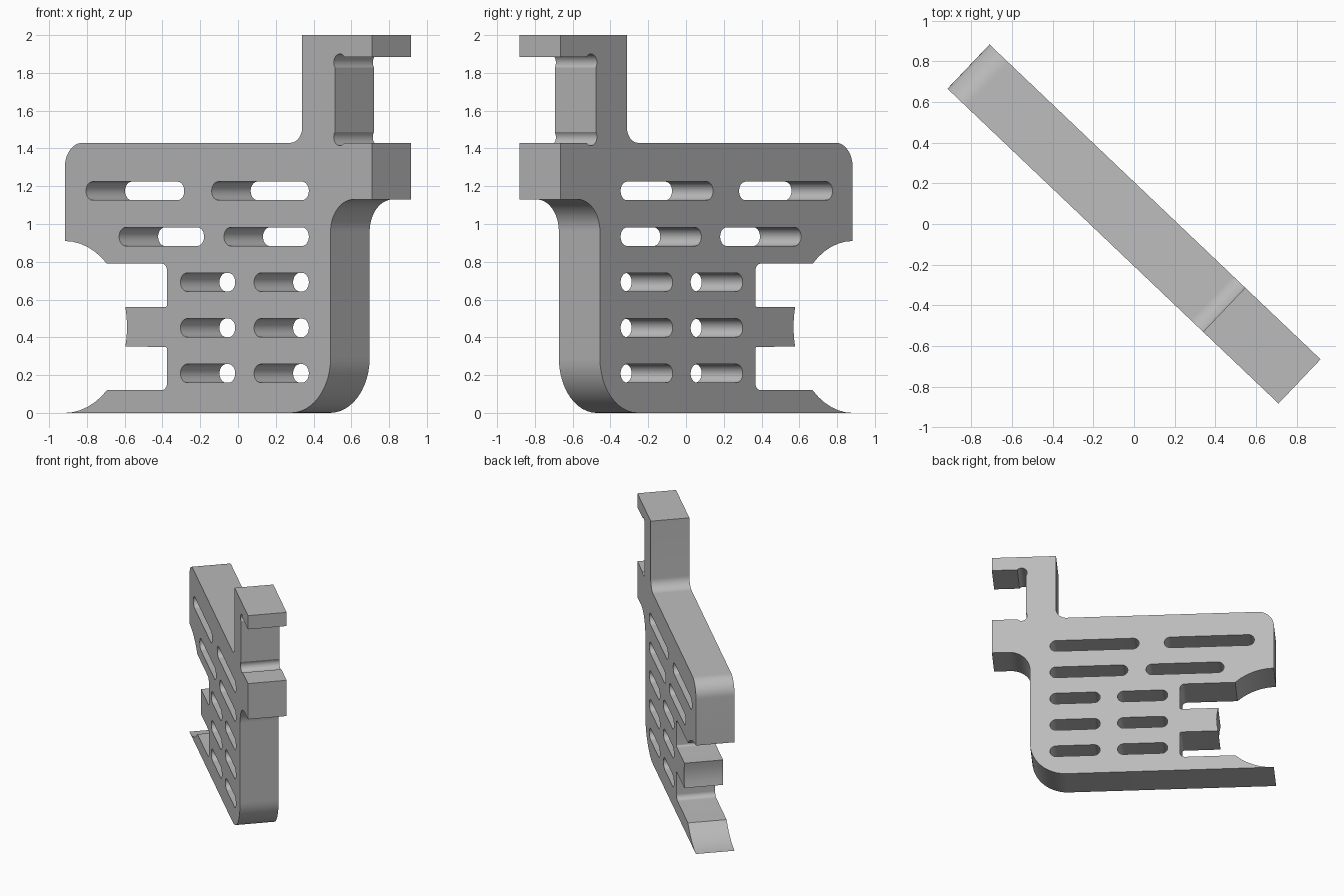
import bpy
import bmesh
from math import sin, cos, radians
from mathutils import Matrix

cube = bpy.data.objects.get("Cube")
if cube:
    bpy.data.objects.remove(cube, do_unlink=True)

THICK = 0.30
LEFT, RIGHT = -1.123, 1.123   # ends of the plate along its length
TURN = -43.56                 # plate stands turned about the vertical


def arc(x, z, r, start, end):
    steps = max(3, round(abs(end - start) / 7.5))
    angles = [radians(start + (end - start) * i / steps) for i in range(steps + 1)]
    return [(x + r * cos(a), z + r * sin(a)) for a in angles]


def slot(x0, x1, z, r=0.049):
    return arc(x1 - r, z, r, -90, 90) + arc(x0 + r, z, r, 90, 270)


def round_bay(start, end):
    return arc(LEFT, 0.455, 0.455, start, end)


# Outline, anticlockwise from the bottom left
outline = (
    arc(0.529, 0.29, 0.29, -90, 0)              # rounded bottom corner
    + arc(0.989, 0.96, 0.17, 180, 90)           # fillet under the lower jaw
    + [(RIGHT, 1.13), (RIGHT, 1.43)]
    + arc(0.887, 1.46, 0.045, -42, -215)        # notch relief, lower
    + arc(0.887, 1.855, 0.045, 215, 42)         # notch relief, upper
    + [(RIGHT, 1.885), (RIGHT, 2), (0.612, 2)]
    + arc(0.527, 1.515, 0.085, 0, -90)          # neck fillet
    + arc(LEFT + 0.13, 1.30, 0.13, 90, 180)     # rounded top corner
    + round_bay(90, 47.4)
    + arc(-0.415, 0.75, 0.04, 90, 0)
    + arc(-0.39, 0.575, 0.015, 0, -90)
    + round_bay(13.3, -13.3)                    # hollow tongue tip
    + arc(-0.39, 0.335, 0.015, 90, 0)
    + arc(-0.415, 0.16, 0.04, 0, -90)
    + round_bay(-47.4, -90)
)

# Slotted openings, longer in the two upper rows
holes = [slot(-0.968, -0.25, 1.175), slot(-0.05, 0.66, 1.175),
         slot(-0.726, -0.105, 0.933), slot(0.04, 0.66, 0.933)]
for z in (0.692, 0.45, 0.209):
    holes += [slot(-0.278, 0.122, z), slot(0.26, 0.66, z)]

# Fill the outline around the openings, then thicken
bm = bmesh.new()
edges = []
for loop in [outline] + holes:
    verts = [bm.verts.new((x, -THICK / 2, z)) for x, z in loop]
    edges += [bm.edges.new((v, verts[i - 1])) for i, v in enumerate(verts)]
bmesh.ops.triangle_fill(bm, use_beauty=True, edges=edges, normal=(0, -1, 0))
bmesh.ops.dissolve_limit(bm, angle_limit=0.01, verts=[], edges=bm.edges[:])
back = bmesh.ops.extrude_face_region(bm, geom=bm.faces[:], use_keep_orig=True)["geom"]
bmesh.ops.translate(bm, vec=(0, THICK, 0),
                    verts=[g for g in back if isinstance(g, bmesh.types.BMVert)])
bmesh.ops.recalc_face_normals(bm, faces=bm.faces[:])
bm.transform(Matrix.Rotation(radians(TURN), 4, "Z"))

mesh = bpy.data.meshes.new("slotted_bracket_plate")
bm.to_mesh(mesh)
bm.free()
plate = bpy.data.objects.new("slotted_bracket_plate", mesh)
bpy.context.collection.objects.link(plate)

# Single plain grey
grey = bpy.data.materials.new("plain_grey")
grey.use_nodes = True
colour = (0.5, 0.5, 0.5, 1)
grey.diffuse_color = colour
grey.node_tree.nodes["Principled BSDF"].inputs["Base Color"].default_value = colour
mesh.materials.append(grey)

bpy.context.view_layer.objects.active = plate
plate.select_set(True)
bpy.ops.object.shade_smooth_by_angle(angle=radians(30))
